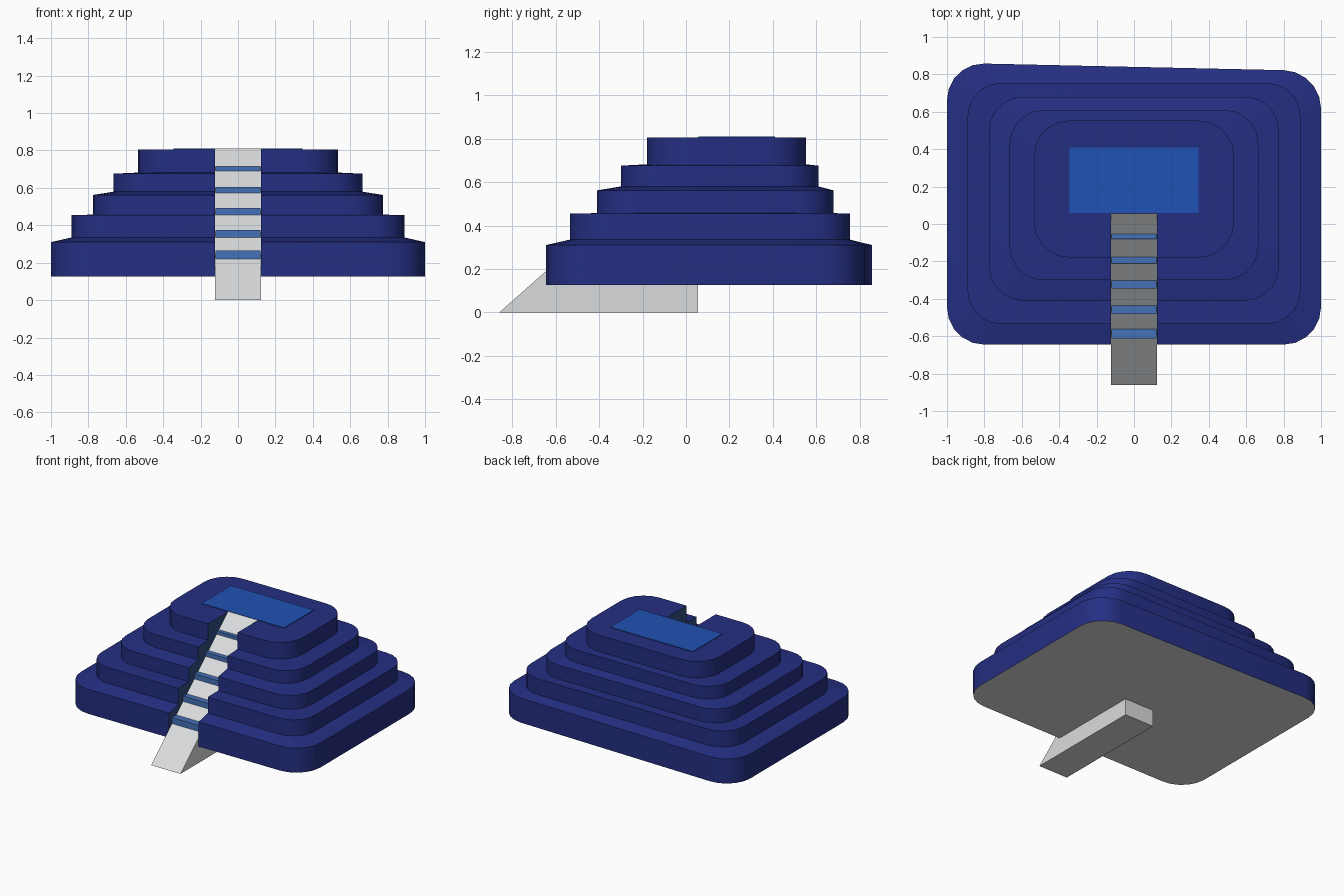
import bpy, bmesh, math

if "Cube" in bpy.data.objects:
    bpy.data.objects.remove(bpy.data.objects["Cube"])


def material(name, rgb):
    m = bpy.data.materials.new(name)
    m.diffuse_color = (*rgb, 1)
    m.use_nodes = True
    m.node_tree.nodes["Principled BSDF"].inputs["Base Color"].default_value = m.diffuse_color
    return m


NAVY = material("navy", (0.018, 0.028, 0.225))
GREY = material("light grey", (0.70, 0.71, 0.72))
PLATE = material("bright blue", (0.015, 0.085, 0.46))
STEP = material("step blue", (0.06, 0.165, 0.48))
WALL = material("slate blue", (0.03, 0.08, 0.22))


def make_object(name, bm, *mats):
    bmesh.ops.recalc_face_normals(bm, faces=bm.faces)
    me = bpy.data.meshes.new(name)
    bm.to_mesh(me)
    bm.free()
    for m in mats:
        me.materials.append(m)
    ob = bpy.data.objects.new(name, me)
    bpy.context.collection.objects.link(ob)
    return ob


def prism(name, profile, x0, x1, mat):
    """Extrude a (y, z) profile from x0 to x1."""
    bm = bmesh.new()
    f = bm.faces.new([bm.verts.new((x0, y, z)) for y, z in profile])
    r = bmesh.ops.extrude_face_region(bm, geom=[f])
    for v in r["geom"]:
        if isinstance(v, bmesh.types.BMVert):
            v.co.x = x1
    return make_object(name, bm, mat)


def box_profile(y0, y1, z0, z1):
    return [(y0, z0), (y1, z0), (y1, z1), (y0, z1)]


def ring(bm, hx, y0, y1, z, r, skew, seg=5):
    """Rounded rectangle loop; skew tilts the rear edge down to the right."""
    loop = []
    for cx, top, start in ((1, 1, 0), (-1, 1, 90), (-1, 0, 180), (1, 0, 270)):
        for i in range(seg + 1):
            a = math.radians(start + 90 * i / seg)
            x = cx * (hx - r) + r * math.cos(a)
            y = (y1 - r if top else y0 + r) + r * math.sin(a)
            if top:
                y -= skew * x
            loop.append(bm.verts.new((x, y, z)))
    return loop


# Stacked tiers: half width, front y, rear y, bottom z, wall top z, radius, skew
TIERS = [(1.0, -0.645, 0.84, 0.125, 0.31, 0.2, 0.022),
         (0.89, -0.535, 0.755, 0.335, 0.455, 0.18, 0),
         (0.775, -0.41, 0.68, 0.457, 0.562, 0.18, 0),
         (0.665, -0.30, 0.61, 0.58, 0.676, 0.18, 0),
         (0.535, -0.18, 0.553, 0.682, 0.806, 0.19, 0)]
bm = bmesh.new()
loops = []
for hx, y0, y1, z0, z1, r, skew in TIERS:
    loops += [ring(bm, hx, y0, y1, z, r, skew) for z in (z0, z1)]
for a, b in zip(loops, loops[1:]):
    n = len(a)
    for i in range(n):
        j = (i + 1) % n
        bm.faces.new((a[i], a[j], b[j], b[i]))
bm.faces.new(loops[0]).material_index = 1      # grey underside
bm.faces.new(loops[-1])
tiers = make_object("stepped_tiers", bm, NAVY, GREY, WALL)

# Stair channel cut through the front of the tiers
W = 0.1225
cutter = prism("channel_cutter", [(-0.95, -0.13), (0.054, 0.785), (0.054, 1), (-0.95, 1)],
               -W, W, WALL)
cutter.hide_render = True
mod = tiers.modifiers.new("channel", "BOOLEAN")
mod.operation = "DIFFERENCE"
mod.solver = "EXACT"
mod.material_mode = "TRANSFER"
mod.object = cutter
bpy.context.view_layer.objects.active = tiers
tiers.select_set(True)
cutter.select_set(False)
bpy.ops.object.modifier_apply(modifier=mod.name)
bpy.data.objects.remove(cutter)
bpy.ops.object.shade_smooth_by_angle(angle=math.radians(30))

# Straight ramp from the ground up to the top tier
prism("ramp", [(-0.86, 0), (0.056, 0), (0.056, 0.81)], -W, W, GREY)

# Step edges poking through the ramp
for i, (y, z) in enumerate([(-0.612, 0.265), (-0.48, 0.376), (-0.346, 0.493),
                            (-0.212, 0.604), (-0.08, 0.714)]):
    prism(f"step_{i + 1}", box_profile(y, y + 0.1, z - 0.09, z), -W + 0.001, W - 0.001, STEP)

# Thin panel on the top tier
prism("top_panel", box_profile(0.058, 0.41, 0.803, 0.811), -0.345, 0.345, PLATE)
